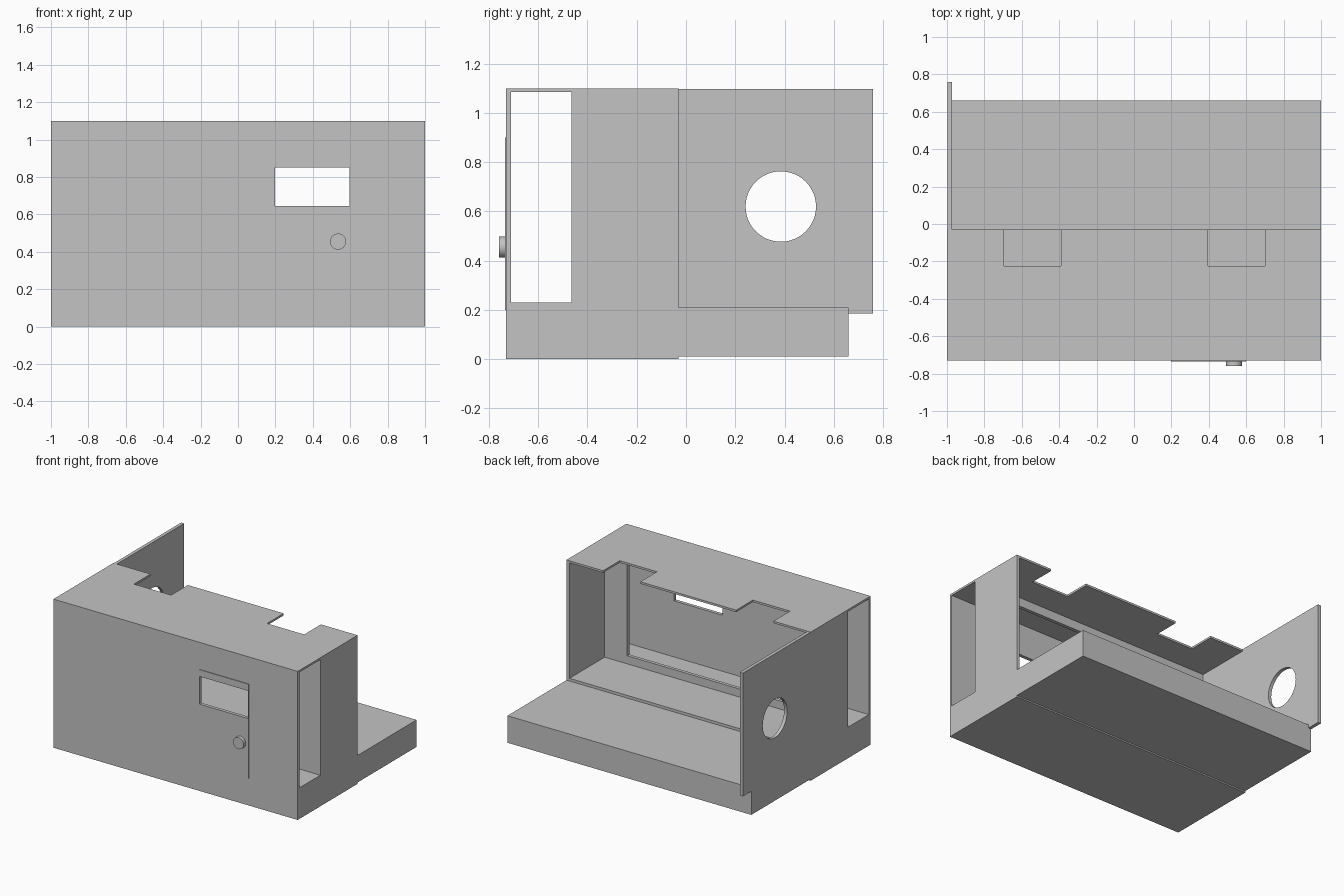
import bpy
import math

if "Cube" in bpy.data.objects:
    bpy.data.objects.remove(bpy.data.objects["Cube"], do_unlink=True)

GREY = (0.55, 0.55, 0.55, 1)
grey = bpy.data.materials.new("plain grey")
grey.use_nodes = True
grey.diffuse_color = GREY
for node in grey.node_tree.nodes:
    if node.type == 'BSDF_PRINCIPLED':
        node.inputs["Base Color"].default_value = GREY


def box(name, x, y, z):
    """Box spanning the given (low, high) ranges."""
    bpy.ops.mesh.primitive_cube_add(size=1)
    ob = bpy.context.object
    ob.name = name
    ob.location = [(a + b) / 2 for a, b in (x, y, z)]
    ob.scale = [b - a for a, b in (x, y, z)]
    bpy.ops.object.transform_apply(location=True, rotation=False, scale=True)
    ob.data.materials.append(grey)
    return ob


def cylinder(name, radius, depth, location, rotation):
    bpy.ops.mesh.primitive_cylinder_add(vertices=48, radius=radius, depth=depth,
                                        location=location, rotation=rotation)
    ob = bpy.context.object
    ob.name = name
    ob.data.materials.append(grey)
    return ob


def cut(target, cutter):
    """Subtract the cutter from the target, then discard it."""
    cutter.hide_render = True
    mod = target.modifiers.new("opening", 'BOOLEAN')
    mod.operation = 'DIFFERENCE'
    mod.solver = 'EXACT'
    mod.object = cutter
    bpy.ops.object.select_all(action='DESELECT')
    bpy.context.view_layer.objects.active = target
    target.select_set(True)
    bpy.ops.object.modifier_apply(modifier=mod.name)
    bpy.data.objects.remove(cutter, do_unlink=True)


FRONT, BACK = -0.73, -0.03     # depth of the main housing
FLOOR, CEILING, TOP = 0.23, 1.085, 1.10
INNER = 0.975                  # inner face of the side walls

# Base and lower rear platform
box("housing_base", (-1, 1), (FRONT, BACK), (0, FLOOR))
box("rear_platform", (-0.997, 1), (BACK, 0.66), (0.01, 0.21))

# Front wall with its window
front_wall = box("front_wall", (-1, 1), (FRONT, -0.71), (FLOOR, CEILING))
cut(front_wall, box("cutter", (0.197, 0.595), (-0.8, -0.6), (0.645, 0.85)))

# Side walls, open at the front compartment
for name, x in (("left_wall", (INNER, 1)), ("right_wall", (-1, -INNER))):
    box(name, x, (-0.465, BACK), (FLOOR, CEILING))

# Roof with two notches in the rear edge
roof = box("roof", (-1, 1), (FRONT, BACK), (CEILING, TOP))
for x in ((-0.695, -0.39), (0.395, 0.70)):
    cut(roof, box("cutter", x, (-0.225, 0.1), (1, 1.2)))

# Inner partition with a wide opening
partition = box("partition", (-INNER, INNER), (-0.465, -0.44), (FLOOR, CEILING))
cut(partition, box("cutter", (-0.79, 0.79), (-0.6, -0.3), (0.29, 1.02)))

# Rear side panel with a round port
panel = box("side_panel", (-0.998, -0.973), (BACK, 0.76), (0.185, 1.098))
cut(panel, cylinder("cutter", 0.143, 0.3, (-1, 0.385, 0.62), (0, math.pi / 2, 0)))

# Thin door leaf around the window, and its knob
for name, z in (("door_lower", (0.2, 0.645)), ("door_upper", (0.85, 0.9))):
    box(name, (0.197, 0.6), (FRONT - 0.005, FRONT), z)
box("door_edge", (0.595, 0.6), (FRONT - 0.005, FRONT), (0.645, 0.85))

knob = cylinder("door_knob", 0.043, 0.03, (0.535, -0.745, 0.455), (math.pi / 2, 0, 0))
bpy.ops.object.select_all(action='DESELECT')
knob.select_set(True)
bpy.context.view_layer.objects.active = knob
bpy.ops.object.shade_smooth_by_angle(angle=math.radians(35))
